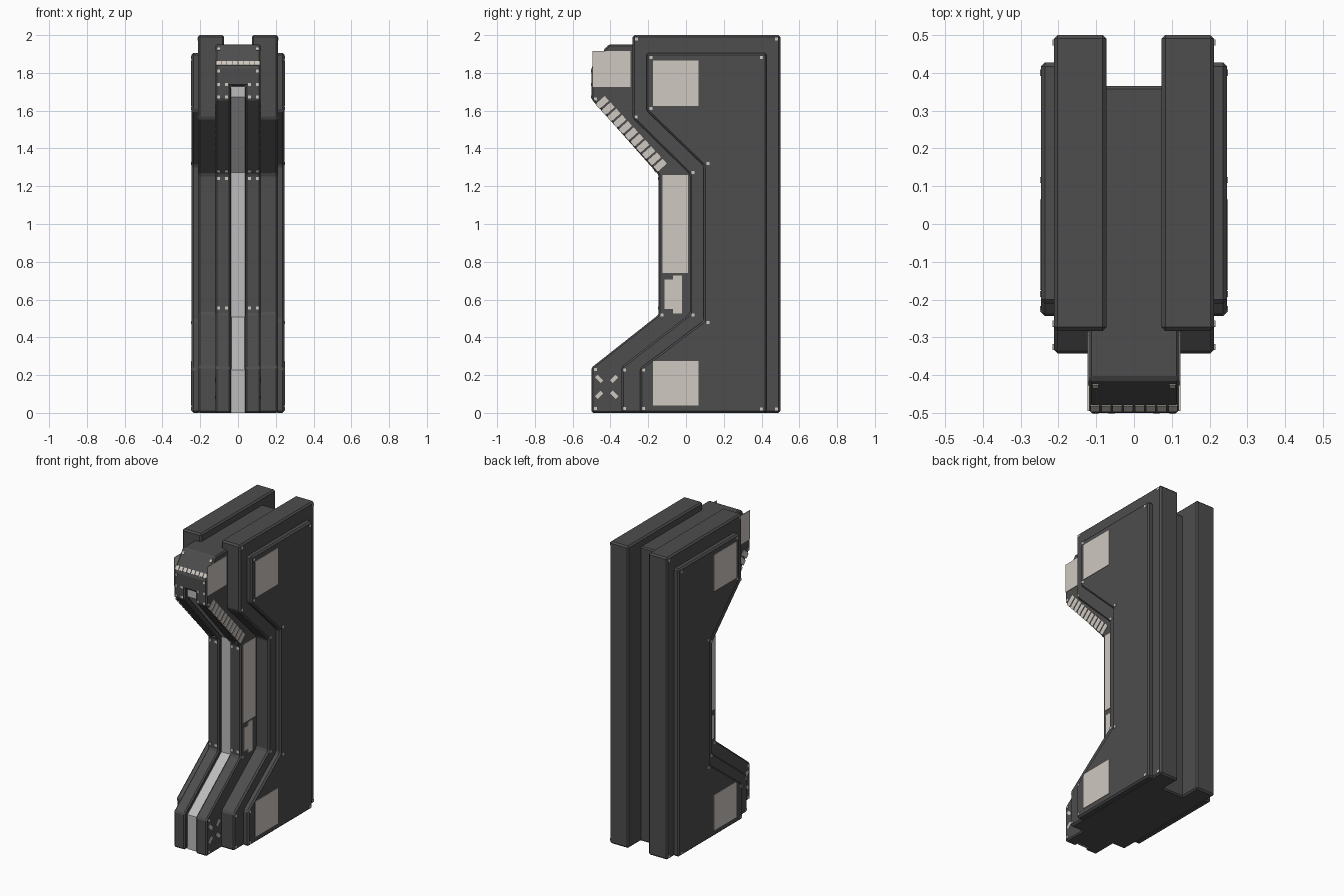
import bpy, bmesh
from math import sin, cos, atan2, radians, pi

if "Cube" in bpy.data.objects:
    bpy.data.objects.remove(bpy.data.objects["Cube"])


def material(name, rgb):
    m = bpy.data.materials.new(name)
    m.diffuse_color = (*rgb, 1)
    m.use_nodes = True
    m.node_tree.nodes["Principled BSDF"].inputs["Base Color"].default_value = m.diffuse_color
    return m


DARK = material("dark_grey", (0.075, 0.075, 0.075))
PALE = material("pale_panel", (0.62, 0.58, 0.53))
STEEL = material("light_grey", (0.5, 0.5, 0.5))


def rect(y, z, w, h, a=0.0):
    """Rectangle in the side (y, z) plane, turned by angle a."""
    return [(y + u * w / 2 * cos(a) - v * h / 2 * sin(a),
             z + u * w / 2 * sin(a) + v * h / 2 * cos(a))
            for u, v in ((-1, -1), (1, -1), (1, 1), (-1, 1))]


def prisms(name, parts, mat, mirror=False, bevel=0.0):
    """Extrude side profiles along x; parts = [(profile, x0, x1), ...]."""
    bm = bmesh.new()
    for prof, x0, x1 in parts:
        face = bm.faces.new([bm.verts.new((x0, y, z)) for y, z in prof])
        ext = bmesh.ops.extrude_face_region(bm, geom=[face])
        for v in ext["geom"]:
            if isinstance(v, bmesh.types.BMVert):
                v.co.x = x1
    bmesh.ops.recalc_face_normals(bm, faces=bm.faces)
    me = bpy.data.meshes.new(name)
    bm.to_mesh(me)
    bm.free()
    ob = bpy.data.objects.new(name, me)
    bpy.context.collection.objects.link(ob)
    me.materials.append(mat)
    if mirror:
        ob.modifiers.new("mirror", "MIRROR").use_mirror_merge = False
    if bevel:
        add_bevel(ob, bevel)
    return ob


def add_bevel(ob, width):
    b = ob.modifiers.new("bevel", "BEVEL")
    b.width, b.segments = width, 1
    b.limit_method, b.angle_limit = "ANGLE", radians(30)


# Central column with sloped head and a front groove
core = prisms("central_column", [([
    (-.5, 0), (-.5, .24), (-.145, .52), (-.145, 1.26), (-.5, 1.66),
    (-.5, 1.83), (-.41, 1.95), (.365, 1.95), (.365, 0)], -.12, .12)], DARK)
groove = [(-.47, -.05), (-.47, .228), (-.115, .508), (-.115, 1.272), (-.47, 1.672), (-.47, 1.73)]
cutter = prisms("groove_cutter", [(groove + [(-.7, 1.73), (-.7, -.05)], -.04, .04)], DARK)
cutter.hide_render = True
cut = core.modifiers.new("groove", "BOOLEAN")
cut.operation, cut.object, cut.solver = "DIFFERENCE", cutter, "EXACT"
bpy.context.view_layer.objects.active = core
bpy.ops.object.modifier_apply(modifier="groove")
bpy.data.objects.remove(cutter)
add_bevel(core, .008)

# Light strip lying in the groove floor
outer = [(y - .006, max(z, 0)) for y, z in groove]
inner = [(y + .006, max(z, 0)) for y, z in groove]
prisms("groove_strip", [(outer + inner[::-1], -.038, .038)], STEEL)

# Side slabs (leave an open slot at the back) and outer cover plates
prisms("side_slab", [([
    (-.342, 0), (-.342, .245), (.02, .525), (.02, 1.262), (-.283, 1.56),
    (-.283, 2), (.5, 2), (.5, 0)], .073, .212)], DARK, True, .01)
prisms("outer_cover", [([
    (-.243, 0), (-.243, .235), (.093, .488), (.093, 1.308), (-.21, 1.6),
    (-.21, 1.905), (.427, 1.905), (.427, 0)], .2, .246)], DARK, True, .01)

# Pale panels on the sides of the column and covers
T = .003
COL, SLAB, COVER = .12, .212, .246


def on(x, profs):
    return [(p, x - .002, x + T) for p in profs]


prisms("cover_panels", on(COVER, [rect(-.055, 1.745, .24, .24),
                                  rect(-.055, .157, .24, .235)]), PALE, True)
prisms("head_panel", on(COL, [rect(-.395, 1.82, .2, .19)]), PALE, True)
prisms("waist_panel", on(COL, [rect(-.058, 1.0, .135, .52)]), PALE, True)
prisms("lower_panel", on(COL, [[
    (-.115, .55), (-.07, .55), (-.07, .525), (-.022, .525),
    (-.022, .728), (-.07, .728), (-.07, .705), (-.115, .705)]]), PALE, True)

# Row of vents along the upper slope, cross of four bars on the foot
slope = atan2(-.4, .355)
prisms("slope_vents", on(COL, [
    rect(-.444 + .0307 * i, 1.643 - .0332 * i, .034, .066, slope)
    for i in range(11)]), PALE, True)
prisms("foot_cross", on(COL, [
    rect(-.42 + .04 * sy, .138 + .042 * sz, .042, .02, sy * sz * pi / 4)
    for sy in (-1, 1) for sz in (-1, 1)]), PALE, True)

# Small square studs on the side faces
studs = [
    (COL, [(-.478, .23), (-.478, .022), (-.127, .517), (-.48, 1.662)]),
    (SLAB, [(-.325, .228), (-.325, .022), (.037, .517), (.037, 1.272), (-.265, 1.567),
            (-.263, 1.98), (.48, 1.98), (.48, .02)]),
    (COVER, [(-.225, .226), (-.225, .022), (.116, .478), (.116, 1.32), (-.185, 1.612),
             (-.185, 1.882), (.4, 1.882), (.4, .02)])]
prisms("side_studs", [s for x, pts in studs
                      for s in on(x, [rect(y, z, .016, .016) for y, z in pts])], PALE, True)

# Studs on the front faces: (x, y, z, face angle)
up, lean, tip = pi / 2, atan2(.4, -.355), atan2(.12, .09)
front = [(.102, -.428, 1.926, tip)]
front += [(.102, -.5, z, up) for z in (1.81, 1.738, 1.672)]
front += [(.06, -.5, z, up) for z in (1.738, 1.672)]
front += [(x, y, z, a) for x in (.06, .102)
          for y, z, a in ((-.145, .555, up), (-.145, 1.24, up), (-.163, 1.28, lean))]
prisms("front_studs", [(rect(y, z, .016, .006, a), x - .008, x + .008)
                       for x, y, z, a in front], PALE, True)

# Row of eight light cells across the sloped brow
prisms("brow_cells", [(rect(-.486, 1.849, .026, .008, tip),
                       .003 + .0292 * i, .028 + .0292 * i) for i in range(4)], PALE, True)
